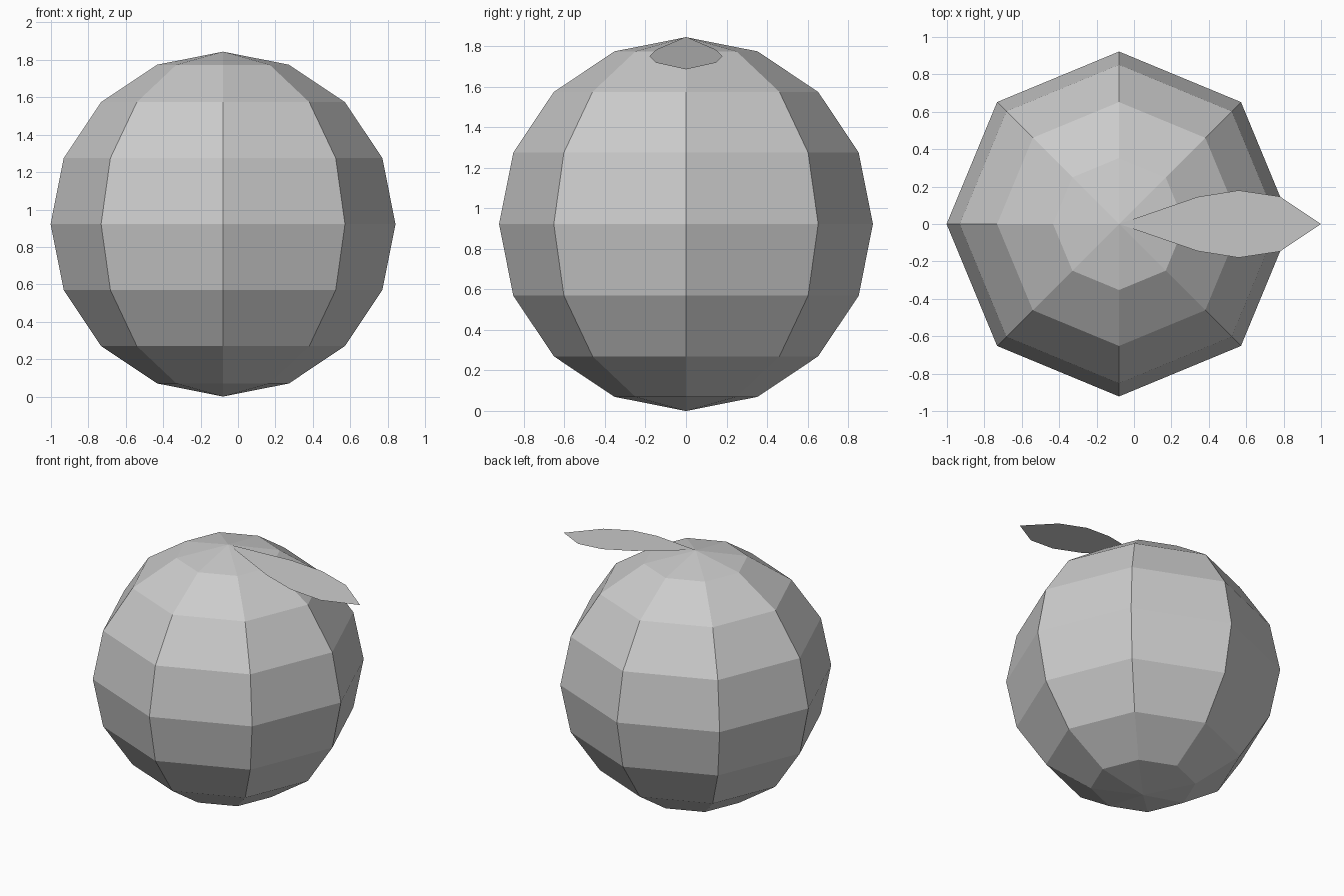
import bpy, bmesh
from mathutils import Matrix

cube = bpy.data.objects.get("Cube")
if cube:
    bpy.data.objects.remove(cube)


def material(name, value):
    mat = bpy.data.materials.new(name)
    color = (value, value, value, 1)
    mat.use_nodes = True
    mat.diffuse_color = color
    mat.node_tree.nodes["Principled BSDF"].inputs["Base Color"].default_value = color
    return mat


def finish(name, bm, mat):
    mesh = bpy.data.meshes.new(name)
    bm.to_mesh(mesh)
    bm.free()
    mesh.materials.append(mat)
    obj = bpy.data.objects.new(name, mesh)
    bpy.context.collection.objects.link(obj)
    return obj


grey = material("light_grey", 0.6)
CENTER_X, RADIUS = -0.08, 0.922

# Faceted round fruit
bm = bmesh.new()
bmesh.ops.create_uvsphere(bm, u_segments=8, v_segments=8, radius=RADIUS,
                          matrix=Matrix.Translation((CENTER_X, 0, RADIUS)))
finish("fruit_body", bm, grey)

# Flat leaf sloping down from the crown, mirrored across its midrib
top, tip_x, tip_z = 2 * RADIUS + 0.002, 1.0, 1.685
slope = (tip_z - top) / (tip_x - CENTER_X)
half = [(0.34, 0.145), (0.56, 0.18), (0.78, 0.147)]
outline = [(CENTER_X, 0)] + [(x, -w) for x, w in half] + [(tip_x, 0)]
outline += [(x, w) for x, w in reversed(half)]
bm = bmesh.new()
bm.faces.new([bm.verts.new((x, y, top + slope * (x - CENTER_X))) for x, y in outline])
finish("leaf", bm, grey)
